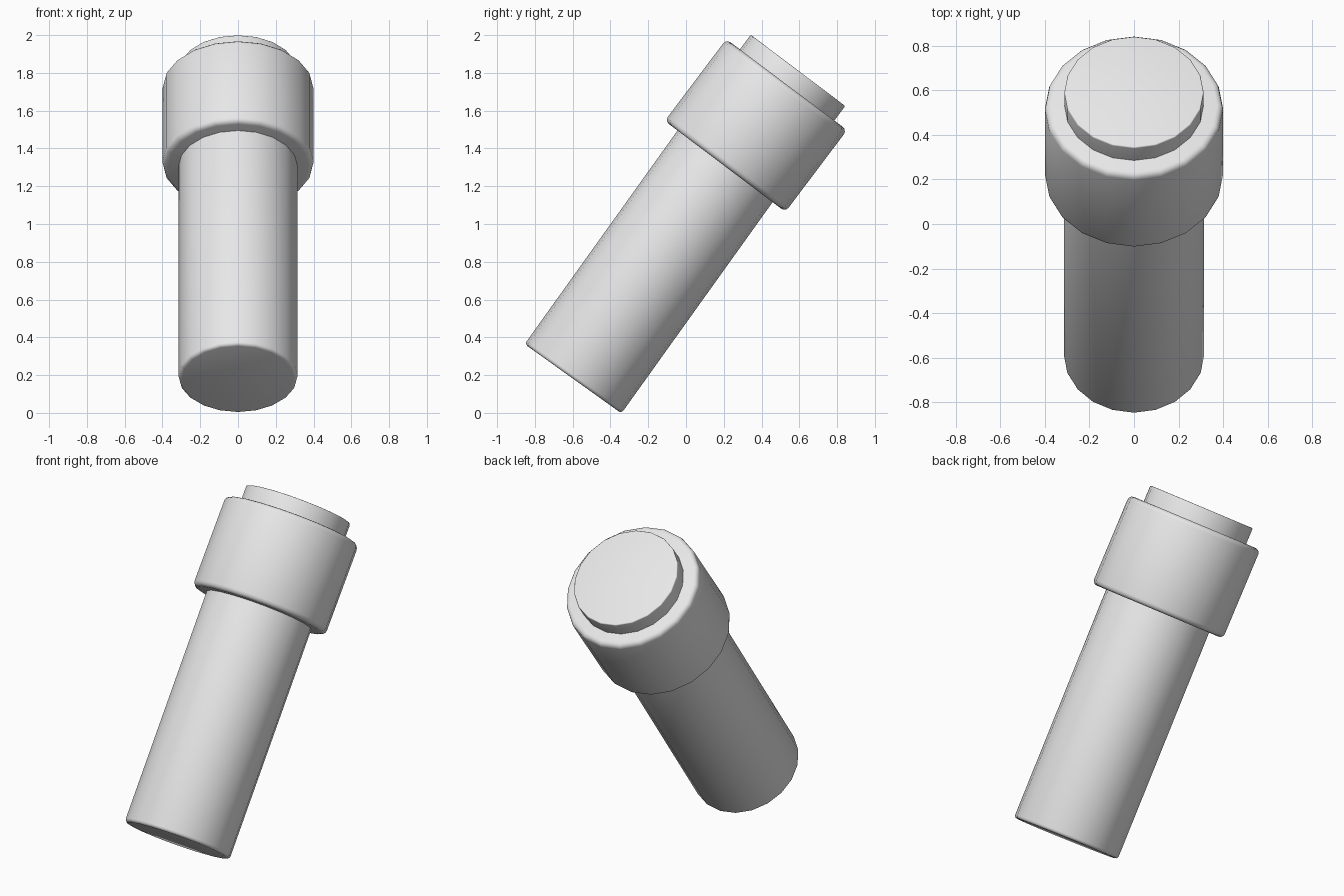
import bpy, math
from mathutils import Vector

if "Cube" in bpy.data.objects:
    bpy.data.objects.remove(bpy.data.objects["Cube"])

grey = bpy.data.materials.new("light grey")
grey.diffuse_color = (0.8, 0.8, 0.8, 1)
grey.use_nodes = True
grey.node_tree.nodes["Principled BSDF"].inputs["Base Color"].default_value = grey.diffuse_color


def cylinder(name, base, radius, length, tilt, bevel):
    """20-sided cylinder starting at base, leaning towards +y by tilt degrees."""
    a = math.radians(tilt)
    axis = Vector((0, math.sin(a), math.cos(a)))
    bpy.ops.mesh.primitive_cylinder_add(
        vertices=20, radius=radius, depth=length,
        location=Vector(base) + axis * length / 2, rotation=(-a, 0, 0))
    ob = bpy.context.object
    ob.name = name
    ob.data.materials.append(grey)
    # rounded rims
    mod = ob.modifiers.new("rim", 'BEVEL')
    mod.width = bevel
    mod.segments = 3
    mod.limit_method = 'ANGLE'
    mod.angle_limit = math.radians(40)
    bpy.ops.object.modifier_apply(modifier=mod.name)
    bpy.ops.object.shade_smooth_by_angle(angle=math.radians(35))
    return ob


# long lower tube
cylinder("shaft", (0, -0.598, 0.181), 0.315, 1.55, 35.6, 0.018)
# wide collar around the upper end
cylinder("collar", (0, 0.207, 1.305), 0.40, 0.542, 37, 0.028)
# short plug standing out of the collar
t = math.radians(37)
top = Vector((0, 0.593, 1.813))
cylinder("end_plug", top - 0.3 * Vector((0, math.sin(t), math.cos(t))), 0.313, 0.3, 37, 0.006)
